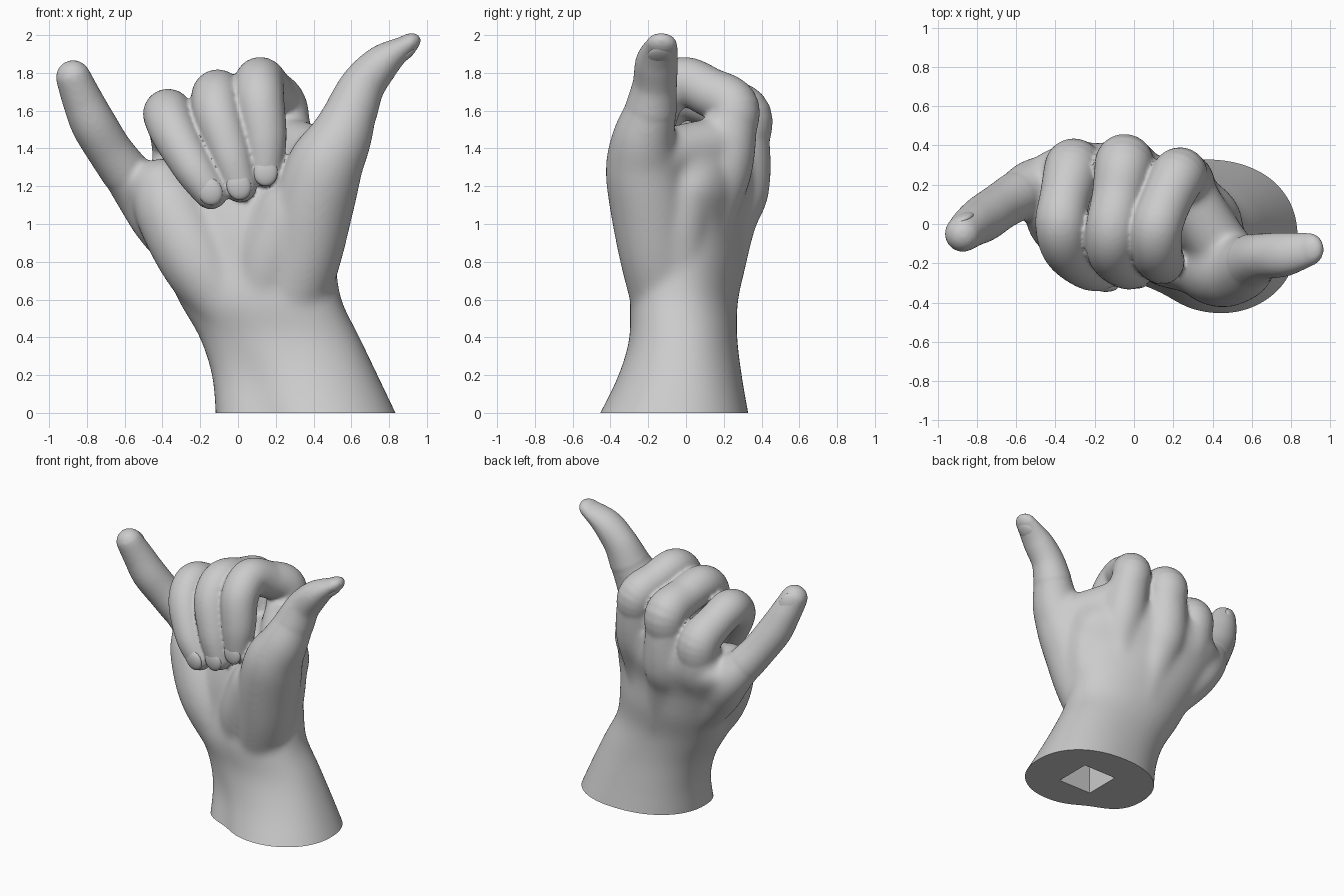
import bpy, bmesh, math
from mathutils import Vector, Matrix

if "Cube" in bpy.data.objects:
    bpy.data.objects.remove(bpy.data.objects["Cube"])


def smooth_path(points, steps):
    """Catmull-Rom interpolation of tuples of any length."""
    out = []
    n = len(points)
    for i in range(n - 1):
        p0, p1 = points[max(i - 1, 0)], points[i]
        p2, p3 = points[i + 1], points[min(i + 2, n - 1)]
        for s in range(steps):
            t = s / steps
            out.append([0.5 * (2 * b + (c - a) * t + (2 * a - 5 * b + 4 * c - d) * t * t
                               + (3 * b - a - 3 * c + d) * t ** 3)
                        for a, b, c, d in zip(p0, p1, p2, p3)])
    out.append(list(points[-1]))
    return out


def skin(bm, rings):
    """Closed skin over a list of equal vertex rings."""
    vr = [[bm.verts.new(p) for p in ring] for ring in rings]
    n = len(vr[0])
    faces = []
    for a, b in zip(vr, vr[1:]):
        for i in range(n):
            j = (i + 1) % n
            faces.append(bm.faces.new((a[i], a[j], b[j], b[i])))
    faces.append(bm.faces.new(vr[0][::-1]))
    faces.append(bm.faces.new(vr[-1]))
    bmesh.ops.recalc_face_normals(bm, faces=faces)


def limb(bm, points, up=(1, 0, 0), sides=28):
    """Round-ended limb through (x, y, z, radius[, flatness along up])."""
    path = smooth_path([p if len(p) == 5 else (*p, 1.0) for p in points], 8)
    pos = [Vector(p[:3]) for p in path]
    rings = []

    def ring(c, tan, r, k):
        nrm = Vector(up)
        nrm = (nrm - tan * nrm.dot(tan)).normalized()
        side = tan.cross(nrm)
        rings.append([c + side * (r * math.cos(a)) + nrm * (k * r * math.sin(a))
                      for a in (2 * math.pi * i / sides for i in range(sides))])

    last = len(path) - 1
    for i, p in enumerate(path):
        tan = (pos[min(i + 1, last)] - pos[max(i - 1, 0)]).normalized()
        caps = [math.radians(d) for d in (84, 65, 45, 22)]
        if i == 0:
            for a in caps:
                ring(pos[i] - tan * p[3] * math.sin(a), tan, p[3] * math.cos(a), p[4])
        ring(pos[i], tan, p[3], p[4])
        if i == last:
            for a in reversed(caps):
                ring(pos[i] + tan * p[3] * math.sin(a), tan, p[3] * math.cos(a), p[4])
    skin(bm, rings)


def to_object(bm, name):
    me = bpy.data.meshes.new(name)
    bm.to_mesh(me)
    bm.free()
    ob = bpy.data.objects.new(name, me)
    bpy.context.collection.objects.link(ob)
    return ob


def bake(ob):
    """Apply all modifiers."""
    bpy.context.view_layer.update()
    dg = bpy.context.evaluated_depsgraph_get()
    me = bpy.data.meshes.new_from_object(ob.evaluated_get(dg))
    ob.modifiers.clear()
    ob.data = me


def fuse(ob, voxel, rounds):
    m = ob.modifiers.new("fuse", 'REMESH')
    m.mode = 'VOXEL'
    m.voxel_size = voxel
    s = ob.modifiers.new("soften", 'SMOOTH')
    s.factor = 0.5
    s.iterations = rounds
    bake(ob)


def shade(ob, angle):
    bpy.ops.object.select_all(action='DESELECT')
    ob.select_set(True)
    bpy.context.view_layer.objects.active = ob
    bpy.ops.object.shade_smooth_by_angle(angle=math.radians(angle))


# wrist and palm: tilted ovals (z, centre x, centre y, half width, half depth, tilt, dent at front left)
palm = bmesh.new()
sections = [(-.10, .38, -.09, .50, .44, 0, .2), (0, .357, -.07, .478, .40, 0, .19),
            (.2, .30, -.035, .44, .33, -2, .14), (.4, .22, -.015, .425, .285, -4, .05),
            (.6, .115, -.01, .435, .28, -8, 0), (.8, .06, .03, .465, .275, -12, 0),
            (1.0, .02, .06, .515, .265, -15, 0), (1.2, 0, .12, .565, .255, -15, 0),
            (1.38, .06, .14, .42, .20, -18, 0)]
rings = []
for z, cx, cy, a, b, tilt, dent in smooth_path(sections, 5):
    rot = Matrix.Rotation(math.radians(tilt), 3, 'Z')
    ring = []
    for i in range(48):
        t = 2 * math.pi * i / 48
        c, s = math.cos(t), math.sin(t)
        f = 1 - dent * math.exp(-((t - math.radians(238)) / .5) ** 2)
        ring.append(rot @ Vector((f * a * math.copysign(abs(c) ** .9, c),
                                  f * b * math.copysign(abs(s) ** .9, s), 0)) + Vector((cx, cy, z)))
    rings.append(ring)
skin(palm, rings)

# heel of the hand, ball of the thumb, side of the palm, web between thumb and index
limb(palm, [(.03, -.08, .45, .15), (-.2, -.06, .78, .195), (-.34, .02, 1.05, .2), (-.4, .08, 1.18, .17)])
limb(palm, [(.12, -.07, .5, .18), (.17, -.13, .8, .19), (.27, -.165, 1.05, .18)])
limb(palm, [(.32, -.02, .6, .16), (.38, -.04, .9, .165), (.385, -.03, 1.12, .175), (.36, 0, 1.3, .165)])
limb(palm, [(.50, -.2, 1.32, .155), (.39, -.04, 1.375, .15), (.27, .16, 1.42, .145)], up=(0, 0, 1))
# bones on the back of the hand
limb(palm, [(.16, .12, .55, .11), (.25, .13, 1.0, .13), (.26, .2, 1.3, .155), (.24, .245, 1.57, .138)])
limb(palm, [(.10, .15, .55, .11), (-.01, .22, 1.0, .15), (-.04, .28, 1.2, .165), (-.05, .295, 1.5, .15)])
limb(palm, [(.03, .13, .55, .11), (-.22, .2, 1.0, .135), (-.28, .265, 1.2, .157), (-.31, .28, 1.36, .148)])
# little finger, stretched out
little = [(-.02, .1, .55, .11), (-.37, .16, .95, .14), (-.49, .19, 1.14, .15), (-.60, .14, 1.28, .127),
          (-.68, .09, 1.39, .12), (-.765, .03, 1.53, .12), (-.825, -.01, 1.66, .107), (-.872, -.05, 1.775, .093)]
limb(palm, little)
# thumb, stretched out
thumb = [(.24, -.07, .48, .19, 1), (.345, -.15, .82, .2, 1), (.40, -.19, 1.1, .215, 1), (.46, -.225, 1.3, .203, 1),
         (.54, -.225, 1.45, .17, 1), (.605, -.185, 1.61, .138, 1), (.665, -.165, 1.74, .118, 1),
         (.77, -.155, 1.86, .112, .85), (.89, -.13, 1.945, .086, .64)]
limb(palm, thumb, up=(.7, 0, -.7))
palm_ob = to_object(palm, "palm")
fuse(palm_ob, .014, 40)

# finger ends at full size, then three curled fingers: index, middle, ring
hand_bm = bmesh.new()
hand_bm.from_mesh(palm_ob.data)
bpy.data.objects.remove(palm_ob)
limb(hand_bm, little[3:])
limb(hand_bm, thumb[5:], up=(.7, 0, -.7))
limb(hand_bm, [(.25, .2, 1.4, .13), (.23, .25, 1.61, .14), (.165, .12, 1.70, .13), (.115, -.02, 1.752, .132),
               (.115, -.14, 1.66, .13), (.14, -.19, 1.46, .118), (.145, -.205, 1.29, .093)])
limb(hand_bm, [(-.05, .26, 1.35, .145), (-.05, .305, 1.57, .15), (-.08, .14, 1.645, .135), (-.11, -.03, 1.68, .136),
               (-.105, -.15, 1.58, .13), (-.04, -.22, 1.37, .112), (.01, -.235, 1.205, .092)])
limb(hand_bm, [(-.3, .25, 1.2, .145), (-.31, .285, 1.41, .147), (-.35, .14, 1.53, .13), (-.37, 0, 1.582, .133),
               (-.34, -.13, 1.49, .125), (-.235, -.225, 1.30, .11), (-.145, -.25, 1.17, .093)])
hand = to_object(hand_bm, "hand")
fuse(hand, .0115, 6)


# flat base and square mounting socket
def cut(ob, centre, size):
    bm = bmesh.new()
    bmesh.ops.create_cube(bm, size=1, matrix=Matrix.Translation(centre) @ Matrix.Diagonal((*size, 1)))
    cutter = to_object(bm, "cutter")
    cutter.hide_render = True
    m = ob.modifiers.new("cut", 'BOOLEAN')
    m.operation = 'DIFFERENCE'
    m.solver = 'EXACT'
    m.object = cutter
    bake(ob)
    bpy.data.objects.remove(cutter)


cut(hand, (0, 0, -.5), (4, 4, 1))
cut(hand, (.385, -.06, .1), (.28, .28, .5))
shade(hand, 50)


# nails
def nail(name, centre, axis, normal, width, length):
    y = Vector(axis).normalized()
    z = Vector(normal)
    z = (z - y * z.dot(y)).normalized()
    x = y.cross(z)
    frame = Matrix((x, y, z)).transposed().to_4x4()
    bm = bmesh.new()
    bmesh.ops.create_uvsphere(bm, u_segments=24, v_segments=12, radius=1,
                              matrix=Matrix.Translation(Vector(centre) - z * .022) @ frame
                              @ Matrix.Diagonal((width, length, .028, 1)))
    shade(to_object(bm, name), 60)


nail("thumb_nail", (.89, -.14, 1.872), (.8, .15, .6), (.6, 0, -.8), .066, .085)
nail("index_nail", (.145, -.294, 1.275), (.05, 0, -1), (0, -1, 0), .065, .075)
nail("middle_nail", (.005, -.324, 1.2), (.25, .05, -1), (0, -1, 0), .065, .075)
nail("ring_nail", (-.15, -.339, 1.17), (.45, .05, -1), (-.1, -1, 0), .065, .075)
nail("little_nail", (-.882, .047, 1.765), (-.4, -.3, .95), (-.35, 1, .1), .06, .08)
